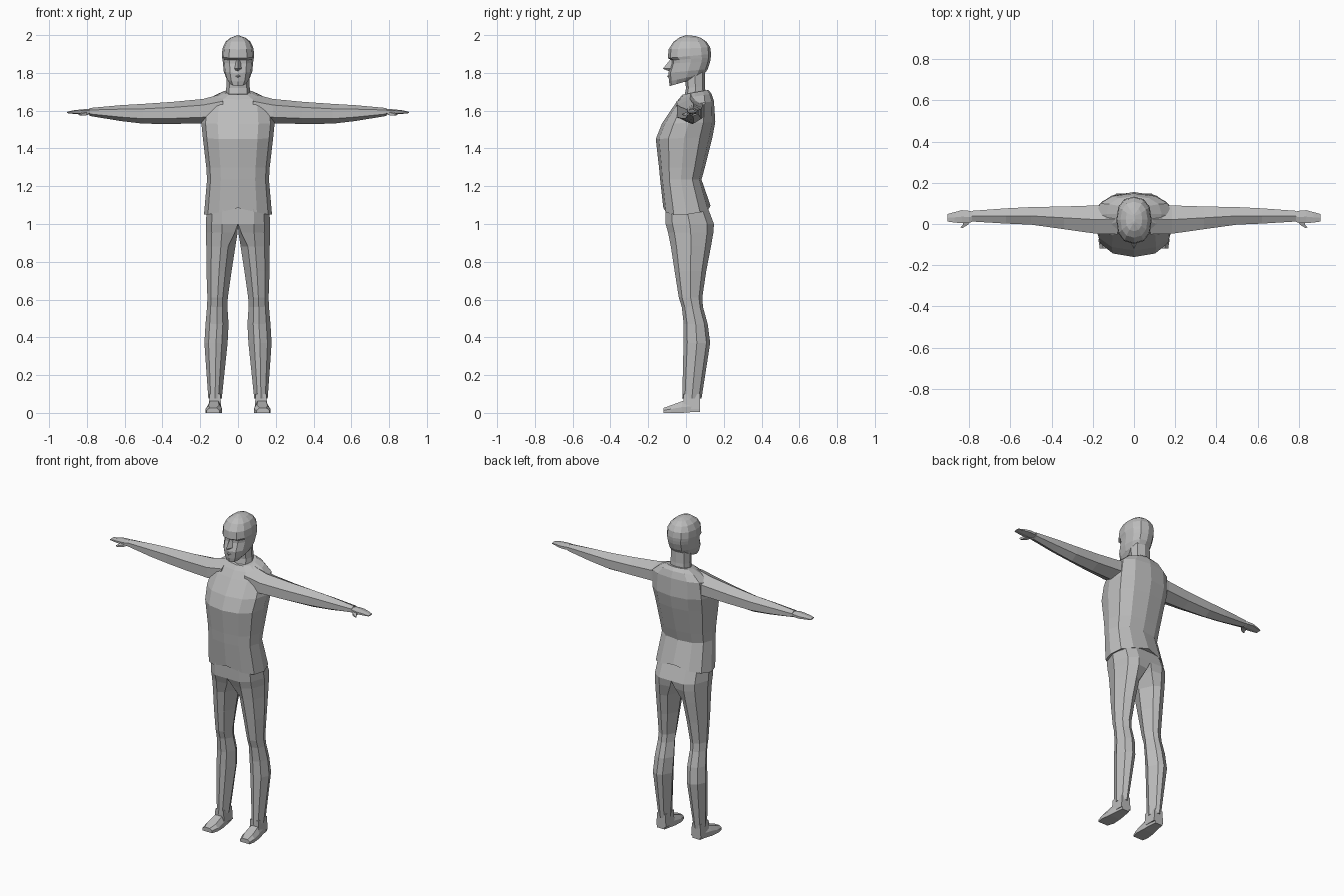
import bpy, bmesh, math

grey = bpy.data.materials.new("matte grey")
grey.diffuse_color = (0.5, 0.5, 0.5, 1)


def loft(name, rings, mirror=False):
    """Skin a list of equal-length point rings, with capped ends."""
    bm = bmesh.new()
    vs = [[bm.verts.new(p) for p in r] for r in rings]
    n = len(rings[0])
    for a, b in zip(vs, vs[1:]):
        for i in range(n):
            j = (i + 1) % n
            bm.faces.new((a[i], a[j], b[j], b[i]))
    bm.faces.new(vs[0][::-1])
    bm.faces.new(vs[-1])
    bmesh.ops.recalc_face_normals(bm, faces=bm.faces)
    me = bpy.data.meshes.new(name)
    bm.to_mesh(me)
    bm.free()
    me.materials.append(grey)
    ob = bpy.data.objects.new(name, me)
    bpy.context.collection.objects.link(ob)
    if mirror:
        mod = ob.modifiers.new("mirror", "MIRROR")
        mod.use_mirror_merge = False
    return ob


def oval(n, zf, zb, hw, yf, yb, e=0.85):
    """Level or tilted oval ring; zf and zb are the front and back heights."""
    pts = []
    for i in range(n):
        a = -math.pi / 2 + 2 * math.pi * i / n
        c, s = math.cos(a), math.sin(a)
        x = hw * math.copysign(abs(c) ** e, c)
        t = (1 + math.copysign(abs(s) ** e, s)) / 2
        pts.append((x, yf + (yb - yf) * t, zf + (zb - zf) * t))
    return pts


# Shirt body with a wavy flared hem
shirt = [oval(12, *r) for r in [
    (1.07, 1.07, .18, -.12, .13),
    (1.235, 1.235, .164, -.137, .082),
    (1.30, 1.30, .168, -.143, .10),
    (1.45, 1.46, .186, -.16, .14),
    (1.53, 1.54, .194, -.128, .155),
    (1.62, 1.65, .186, -.068, .148),
    (1.66, 1.69, .135, -.04, .135),
    (1.685, 1.71, .082, -.018, .118)]]
shirt[0] = [(x, y, 1.085 - .035 * min(1, abs(x) / .15) + (.012 if y > .05 else 0))
            for x, y, z in shirt[0]]
loft("shirt", shirt)

# Neck
loft("neck", [oval(8, 1.64, 1.66, .068, -.015, .108),
              oval(8, 1.72, 1.73, .062, .0, .10),
              oval(8, 1.80, 1.82, .06, -.01, .10)])

# Head with jaw, recessed eyes and overhanging brow
loft("head", [oval(12, *r) for r in [
    (1.73, 1.775, .046, -.086, .07),
    (1.755, 1.795, .064, -.09, .098),
    (1.80, 1.82, .076, -.094, .115),
    (1.85, 1.86, .08, -.078, .128),
    (1.868, 1.88, .083, -.078, .131),
    (1.878, 1.90, .086, -.096, .133),
    (1.925, 1.935, .082, -.092, .128),
    (1.965, 1.965, .066, -.066, .108),
    (1.987, 1.985, .04, -.035, .08),
    (2.0, 1.995, .004, .0, .05)]])

# Nose and lips
loft("nose", [[(-w, -.07, z), (0, y, z), (w, -.07, z)] for z, w, y in
              [(1.81, .02, -.092), (1.822, .024, -.122), (1.87, .012, -.084)]])
loft("lips", [[(-w, -.07, z), (0, y, z), (w, -.07, z)] for z, w, y in
              [(1.77, .025, -.09), (1.782, .032, -.101), (1.793, .025, -.09)]])


def arm_ring(x, yf, yb, zb, zt):
    """Six-sided ring across the arm, with a ridge on top."""
    cy, cz = (yf + yb) / 2, (zb + zt) / 2
    out = []
    for i in range(6):
        a = math.pi / 2 + i * math.pi / 3
        out.append((x, cy + (yb - yf) / 2 * math.cos(a) / .866,
                    cz + (zt - zb) / 2 * math.sin(a)))
    return out


# Sleeves
loft("sleeve", [arm_ring(*r) for r in [
    (.08, -.05, .10, 1.53, 1.69),
    (.185, -.047, .09, 1.533, 1.662),
    (.34, -.025, .085, 1.53, 1.647),
    (.50, -.003, .082, 1.531, 1.636),
    (.62, .002, .076, 1.545, 1.629),
    (.785, .012, .064, 1.572, 1.614)]], True)

# Hands and thumbs
loft("hand", [arm_ring(*r) for r in [
    (.77, .018, .056, 1.58, 1.608),
    (.80, .005, .064, 1.578, 1.609),
    (.835, .004, .067, 1.58, 1.606),
    (.87, .007, .058, 1.583, 1.602),
    (.905, .012, .048, 1.587, 1.594)]], True)
loft("thumb", [
    [(.79, .02, 1.58), (.825, .02, 1.58), (.825, .02, 1.598), (.79, .02, 1.598)],
    [(.805, -.003, 1.575), (.83, -.003, 1.575), (.83, -.003, 1.59), (.805, -.003, 1.59)],
    [(.832, -.02, 1.576), (.842, -.016, 1.576), (.842, -.016, 1.583), (.832, -.02, 1.583)]], True)


def leg_ring(z, xi, xo, yf, yb, k=1.0):
    """Eight-point leg ring; k rounds off the inner corners."""
    w, d, cy = xo - xi, yb - yf, (yf + yb) / 2
    i = .25 * k
    return [(xi + w * i, yf + d * .1 * k, z), (xi + w * .5, yf, z),
            (xo - w * .18, yf + d * .14, z), (xo, cy, z),
            (xo - w * .18, yb - d * .14, z), (xi + w * .5, yb, z),
            (xi + w * i, yb - d * .1 * k, z), (xi, cy, z)]


# Trousers, both halves meeting at the hips
loft("trouser_leg", [leg_ring(*r) for r in [
    (1.10, 0, .165, -.11, .11, 0),
    (1.00, 0, .17, -.108, .148, 0),
    (.955, .002, .169, -.095, .145, .35),
    (.88, .014, .168, -.08, .132),
    (.75, .034, .167, -.06, .107),
    (.61, .054, .162, -.038, .086),
    (.56, .056, .164, -.022, .09),
    (.47, .05, .172, -.012, .115),
    (.37, .055, .178, -.013, .128),
    (.075, .086, .157, -.02, .082)]], True)

# Shoes: ankle, instep and toe running from heel to front
loft("ankle", [[(.122 + sx * w, y, z) for sx, y in ((-1, -.012), (1, -.012), (1, .074), (-1, .074))]
               for z, w in ((.02, .034), (.10, .028))], True)


def shoe_ring(y, xi, xo, z, b=0.0):
    return [(xi, y, b), (xo, y, b), (xo, y, z * .5), (xo - .016, y, z),
            (xi + .016, y, z), (xi, y, z * .5)]


loft("shoe", [shoe_ring(*r) for r in [
    (.074, .098, .15, .062, .006),
    (.03, .092, .155, .068, .004),
    (-.02, .087, .165, .062),
    (-.08, .085, .172, .04),
    (-.12, .098, .166, .026)]], True)
